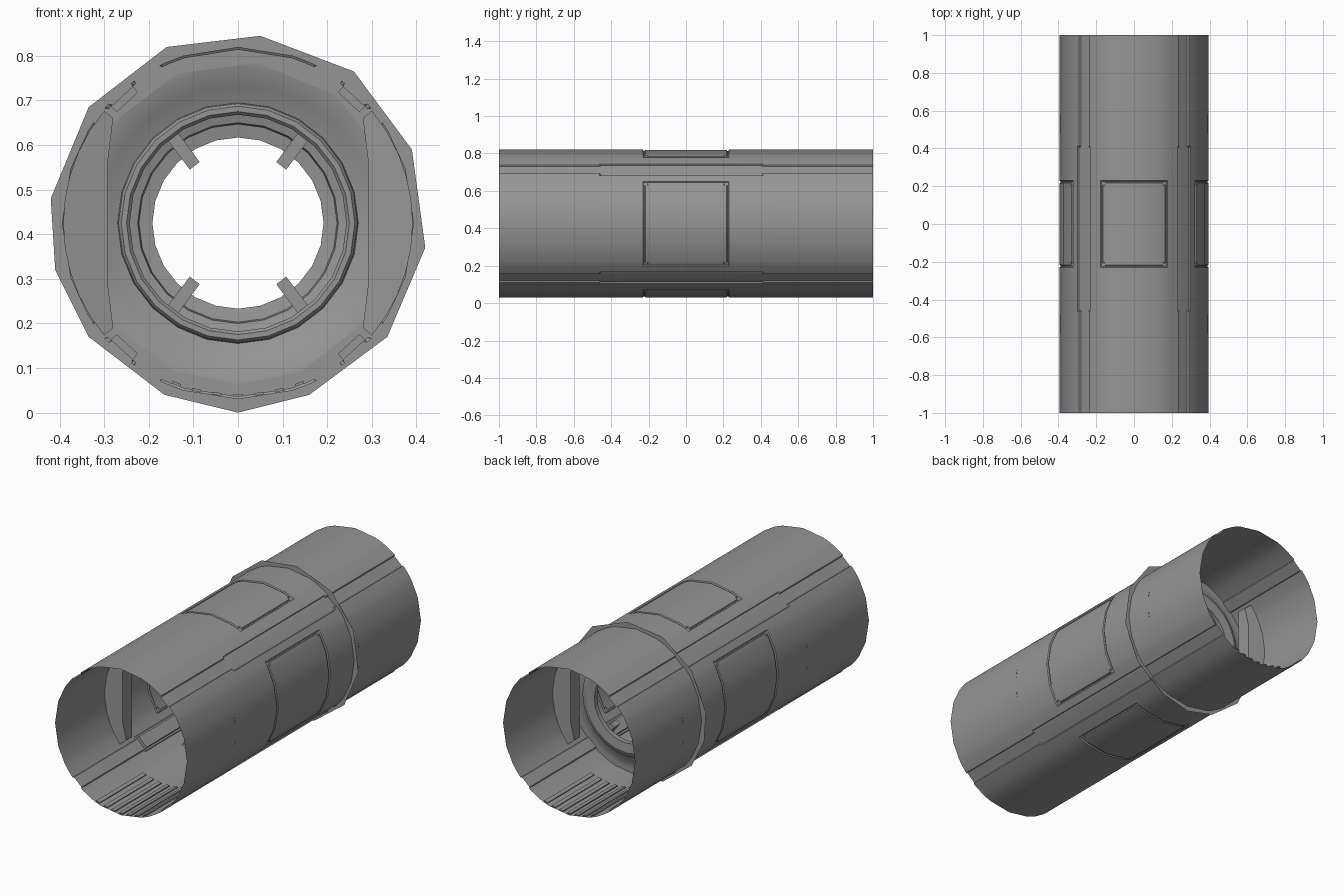
import bpy, bmesh
from math import sin, cos, radians
from mathutils import Vector

if "Cube" in bpy.data.objects:
    bpy.data.objects.remove(bpy.data.objects["Cube"])

CZ, R = 0.425, 0.395

grey = bpy.data.materials.new("dark_grey")
grey.diffuse_color = (0.3, 0.3, 0.3, 1)
grey.use_nodes = True
grey.node_tree.nodes["Principled BSDF"].inputs["Base Color"].default_value = grey.diffuse_color


def pt(r, deg, y):
    a = radians(deg)
    return Vector((r * cos(a), y, CZ + r * sin(a)))


def finish(name, bm):
    bmesh.ops.recalc_face_normals(bm, faces=bm.faces)
    me = bpy.data.meshes.new(name)
    bm.to_mesh(me)
    bm.free()
    me.materials.append(grey)
    ob = bpy.data.objects.new(name, me)
    bpy.context.collection.objects.link(ob)
    bpy.ops.object.select_all(action='DESELECT')
    ob.select_set(True)
    bpy.context.view_layer.objects.active = ob
    bpy.ops.object.shade_smooth_by_angle(angle=radians(30))
    return ob


def skin(name, rows, caps=False):
    """Faces between closed rows of points, with optional end caps."""
    bm = bmesh.new()
    vs = [[bm.verts.new(p) for p in row] for row in rows]
    n = len(rows[0])
    for a, b in zip(vs, vs[1:]):
        for i in range(n):
            j = (i + 1) % n
            bm.faces.new((a[i], a[j], b[j], b[i]))
    if caps:
        bm.faces.new(vs[0])
        bm.faces.new(vs[-1][::-1])
    return finish(name, bm)


def strip(name, deg, half, r_out, r_in, y0, y1):
    """Long bar lying against the inside of the wall."""
    skin(name, [[pt(r_out, deg - half, y), pt(r_out, deg + half, y),
                 pt(r_in, deg + half, y), pt(r_in, deg - half, y)] for y in (y0, y1)], True)


# Open tube wall: four panels outlined by narrow trenches, four long grooves
def wall_radius(deg, y):
    a = deg % 180
    a = min(a, 180 - a)
    in_outer = abs(y) < 0.228 and (a < 34.7 or a > 63.7)
    in_inner = abs(y) < 0.219 and (a < 33.4 or a > 65)
    if in_outer:
        corner = abs(y) > 0.205 and (31.5 < a < 35 or 63 < a < 67)   # softened corners
        return R - 0.001 if in_inner and not corner else R - 0.006
    mid = -0.46 < y < 0.41
    lo, hi = (41, 54) if mid else (43, 52.5)
    return R - 0.008 if lo < a < hi else R


breaks = [31.5, 33.4, 34.7, 41, 43, 52.5, 54, 63.7, 65, 67]
angles = {k * 18.0 for k in range(20)}
for b in breaks:
    for e in (-0.25, 0.25):
        for q in (b + e, 180 - b + e, 180 + b + e, 360 - b + e):
            angles.add(round(q, 2))
angles = sorted(angles)
ys = [-1, 1]
for b in (-0.46, -0.228, -0.219, -0.205, 0.205, 0.219, 0.228, 0.41):
    ys += [b - 0.002, b + 0.002]
skin("tube_wall", [[pt(wall_radius(a, y), a, y) for a in angles] for y in sorted(ys)])

# Corner rails inside the middle section
for d in (47.5, 132.5, 227.5, 312.5):
    strip("corner_rail", d, 5, R - 0.008, R - 0.026, -0.46, 0.41)

# Thin flange disc with an uneven rim that pokes through the wall
rim = [(0, 0), (.16, .04), (.335, .17), (.42, .37), (.39, .59), (.26, .765), (.05, .845),
       (-.16, .82), (-.335, .685), (-.42, .48), (-.41, .32), (-.335, .17), (-.165, .04)]
outer = [Vector((x, 0.43, z)) for x, z in rim]
centre = Vector((0, 0.43, CZ))
inner = [centre + (p - centre).normalized() * 0.362 for p in outer]
skin("flange_disc", [outer, inner])

# Funnel and stepped doorway ring
profile = [(.37, .4305), (.351, .431), (.31, .452), (.27, .465), (.268, .44), (.262, .432),
           (.25, .432), (.243, .44), (.243, .46), (.225, .465), (.222, .48), (.192, .485),
           (.192, .51), (.24, .515), (.27, .50), (.27, .465)]
skin("doorway_ring", [[pt(r, k * 15, y) for k in range(24)] for r, y in profile])

# Four locking tabs around the doorway, leaning slightly to the upright
for d in (55, 125, 235, 305):
    up = 1 if d < 180 else -1
    sx = 1 if cos(radians(d)) > 0 else -1
    rows = []
    for y in (0.44, 0.49):
        rows.append([Vector((sx * x, y, CZ + up * z)) for x, z in
                     ((.086, .137), (.140, .210), (.165, .195), (.108, .120))])
    skin("locking_tab", rows, True)

# Tapered side ribs on the inside walls, two per side
for sx in (-1, 1):
    for yc in (-0.53, 0.53):
        rows = []
        for s in (-1, 1):
            row = [pt(R - 0.003, t, yc + s * 0.05) for t in range(-40, 41, 8)]
            row += [Vector((x, yc + s * h, CZ + z)) for x, z, h in
                    ((.28, .235, .025), (.293, .13, .04), (.293, -.13, .04), (.28, -.235, .025))]
            rows.append([Vector((sx * p.x, p.y, p.z)) for p in row])
        skin("side_rib", rows, True)

# Floor strips at both ends
for y0, y1 in ((-1, -0.6), (0.6, 1)):
    for k in range(-3, 4):
        strip("floor_strip", 270 + 7 * k, 1.5, R - 0.006, R - 0.012, y0, y1)
